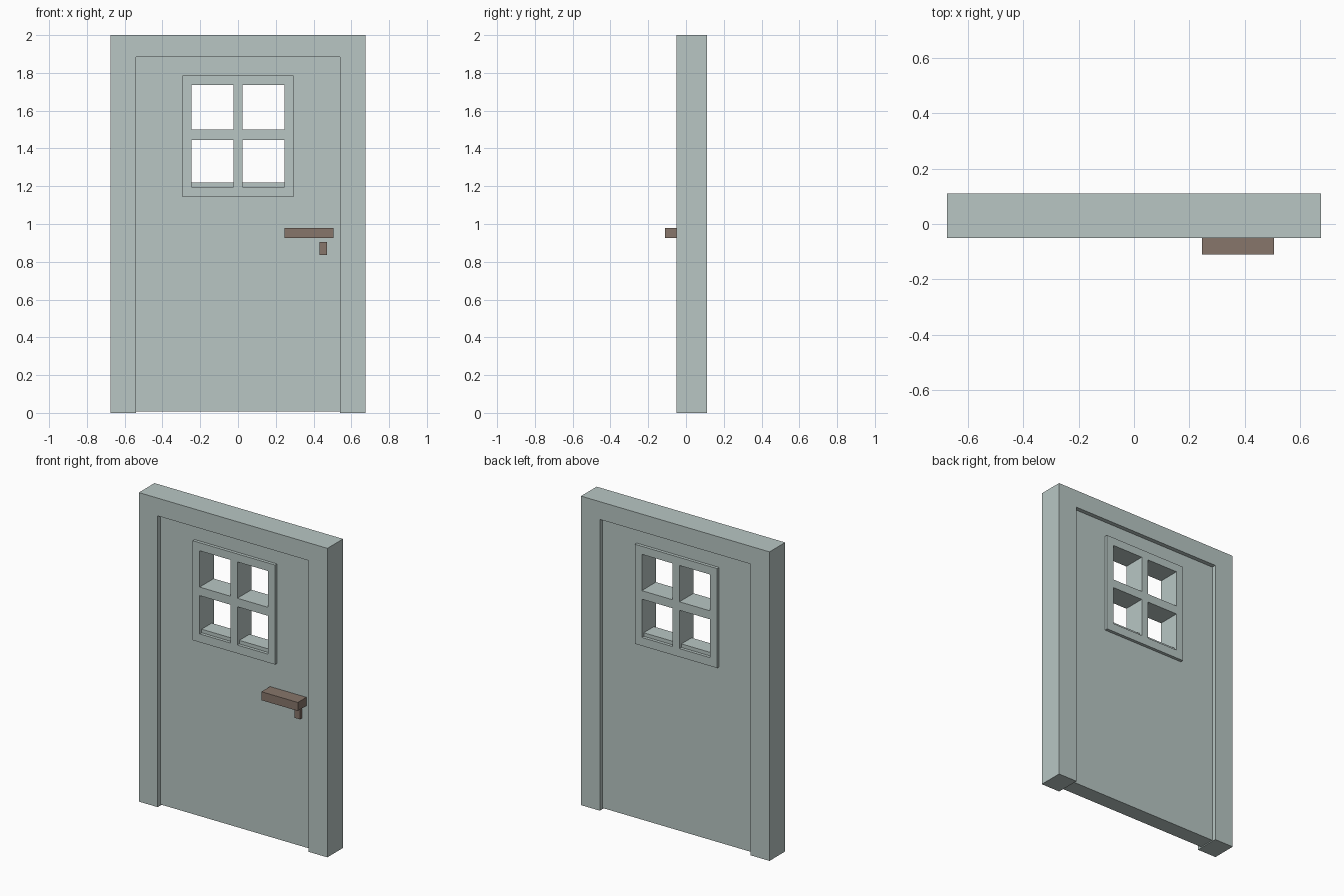
import bpy, math
from mathutils import Matrix

cube = bpy.data.objects.get("Cube")
if cube:
    bpy.data.objects.remove(cube, do_unlink=True)


def material(name, rgb):
    mat = bpy.data.materials.new(name)
    mat.use_nodes = True
    mat.diffuse_color = (*rgb, 1)
    mat.node_tree.nodes["Principled BSDF"].inputs["Base Color"].default_value = (*rgb, 1)
    return mat


paint = material("pale grey green paint", (0.48, 0.565, 0.55))
bronze = material("brown metal", (0.242, 0.181, 0.147))


def rect(x0, x1, z0, z1):
    return [(x0, z0), (x1, z0), (x1, z1), (x0, z1)]


def slab(name, loops, y0, y1, mat):
    """Extrude an outline (first loop) with holes (other loops) from y0 to y1."""
    curve = bpy.data.curves.new(name + " outline", "CURVE")
    curve.dimensions = "2D"
    curve.fill_mode = "BOTH"
    curve.extrude = (y1 - y0) / 2
    for loop in loops:
        spline = curve.splines.new("POLY")
        spline.points.add(len(loop) - 1)
        for point, (x, z) in zip(spline.points, loop):
            point.co = (x, z, 0, 1)
        spline.use_cyclic_u = True
    temp = bpy.data.objects.new(name + " temp", curve)
    bpy.context.collection.objects.link(temp)
    graph = bpy.context.evaluated_depsgraph_get()
    mesh = bpy.data.meshes.new_from_object(temp.evaluated_get(graph))
    bpy.data.objects.remove(temp, do_unlink=True)
    bpy.data.curves.remove(curve)
    mesh.transform(Matrix.Translation((0, (y0 + y1) / 2, 0))
                   @ Matrix.Rotation(math.pi / 2, 4, "X"))
    mesh.name = name
    mesh.materials.clear()
    mesh.materials.append(mat)
    for face in mesh.polygons:
        face.use_smooth = False
        face.material_index = 0
    obj = bpy.data.objects.new(name, mesh)
    bpy.context.collection.objects.link(obj)
    return obj


def panes(sill):
    """Four window openings; sill is the bottom of the lower pair."""
    return [rect(x0, x1, z0, z1)
            for x0, x1 in ((-0.245, -0.025), (0.025, 0.245))
            for z0, z1 in ((sill, 1.445), (1.5, 1.735))]


# Surround: two jambs and a head in one outline
W, IN, HEAD = 0.675, 0.54, 1.885
slab("door_frame", [[(-W, 0), (-IN, 0), (-IN, HEAD), (IN, HEAD),
                     (IN, 0), (W, 0), (W, 2), (-W, 2)]], -0.05, 0.11, paint)

# Door leaf, recessed on both sides, with a raised inner sill
slab("door_panel", [rect(-IN, IN, 0.007, HEAD)] + panes(1.22), -0.022, 0.082, paint)

# Raised window trim on both sides
trim = [rect(-0.295, 0.295, 1.143, 1.787)] + panes(1.197)
slab("front_window_trim", trim, -0.042, -0.022, paint)
slab("back_window_trim", trim, 0.082, 0.102, paint)

# Handle bar and small keyhole plate below it
slab("handle", [rect(0.245, 0.505, 0.925, 0.98)], -0.11, -0.022, bronze)
slab("keyhole_plate", [rect(0.432, 0.472, 0.835, 0.905)], -0.04, -0.022, bronze)
